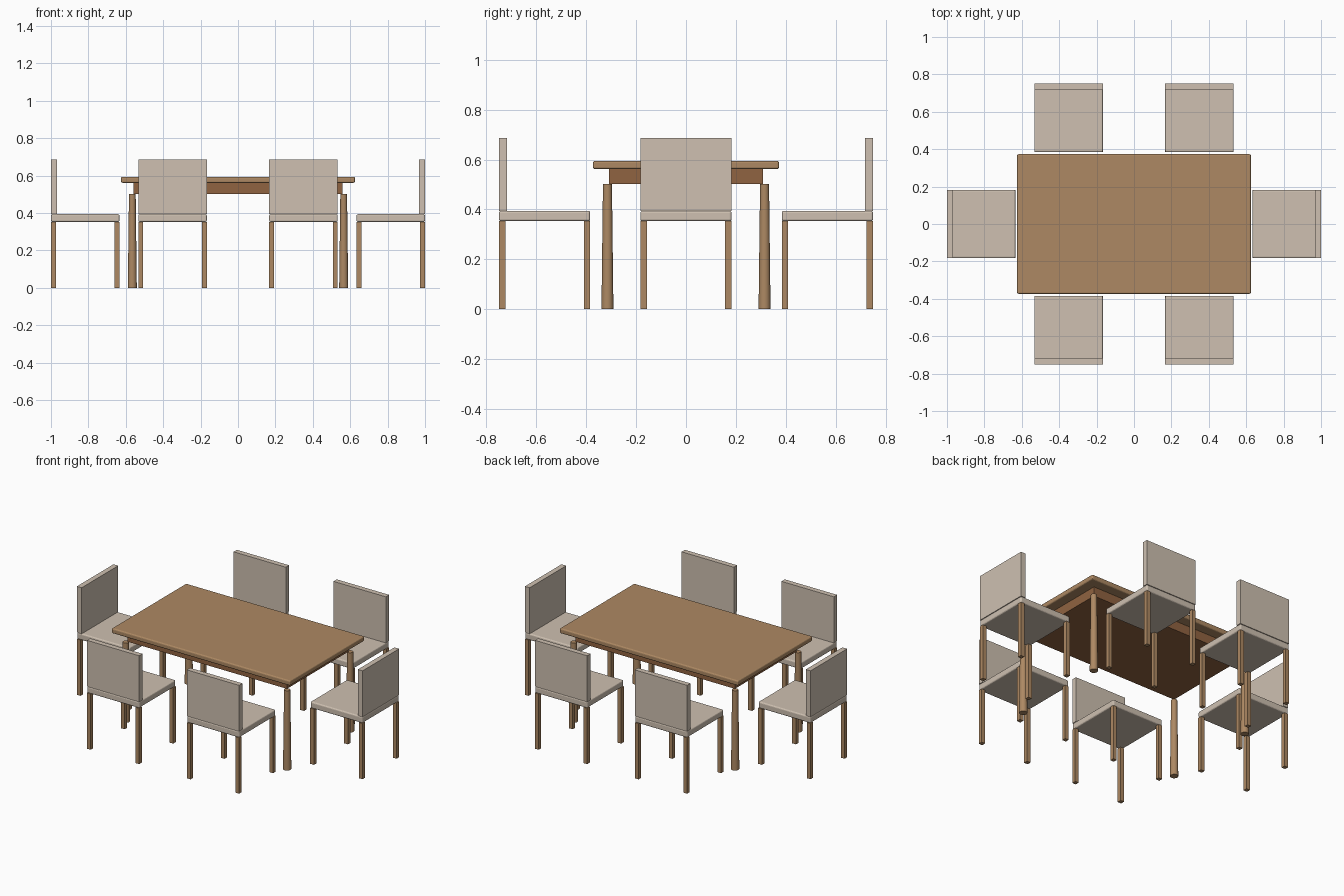
import bpy
from math import pi
from mathutils import Matrix, Vector

if "Cube" in bpy.data.objects:
    bpy.data.objects.remove(bpy.data.objects["Cube"])


def material(name, rgb):
    m = bpy.data.materials.new(name)
    m.diffuse_color = (*rgb, 1)
    m.use_nodes = True
    m.node_tree.nodes["Principled BSDF"].inputs["Base Color"].default_value = m.diffuse_color
    return m


WOOD = material("oak", (0.42, 0.25, 0.125))
DARK = material("dark_oak", (0.28, 0.125, 0.052))
CREAM = material("cream_fabric", (0.62, 0.53, 0.44))


def box(name, lo, hi, mat, bevel=0.0, place=Matrix()):
    """Box between two corners, optionally with rounded edges."""
    lo, hi = Vector(lo), Vector(hi)
    bpy.ops.mesh.primitive_cube_add(size=1)
    ob = bpy.context.object
    ob.name = name
    ob.data.transform(Matrix.Translation((lo + hi) / 2) @ Matrix.Diagonal((*(hi - lo), 1)))
    ob.matrix_world = place
    ob.data.materials.append(mat)
    if bevel:
        mod = ob.modifiers.new("rounded_edges", 'BEVEL')
        mod.width = bevel
        mod.segments = 3
    return ob


# Table: rounded top, solid apron block, tapered round legs
box("table_top", (-0.625, -0.373, 0.562), (0.625, 0.373, 0.594), WOOD, 0.008)
box("table_apron", (-0.558, -0.308, 0.502), (0.558, 0.308, 0.562), DARK)
for x in (-0.565, 0.565):
    for y in (-0.315, 0.315):
        bpy.ops.mesh.primitive_cone_add(vertices=20, radius1=0.024, radius2=0.018,
                                        depth=0.502, location=(x, y, 0.251))
        leg = bpy.context.object
        leg.name = "table_leg"
        leg.data.materials.append(WOOD)
        bpy.ops.object.shade_smooth_by_angle()


def chair(x, y, angle):
    """Chair centred on its seat, with the backrest at local -y."""
    place = Matrix.Translation((x, y, 0)) @ Matrix.Rotation(angle, 4, 'Z')
    h = 0.183
    box("chair_seat", (-h, -h, 0.353), (h, h, 0.394), CREAM, 0.008, place)
    box("chair_back", (-h, -h, 0.394), (h, -h + 0.033, 0.686), CREAM, 0, place)
    c = h - 0.013
    for sx in (-c, c):
        for sy in (-c, c):
            box("chair_leg", (sx - 0.013, sy - 0.013, 0), (sx + 0.013, sy + 0.013, 0.353),
                WOOD, 0, place)


# Two chairs on each long side, one at each end
for x in (-0.35, 0.35):
    chair(x, -0.567, 0)
    chair(x, 0.567, pi)
chair(-0.817, 0, -pi / 2)
chair(0.817, 0, pi / 2)
